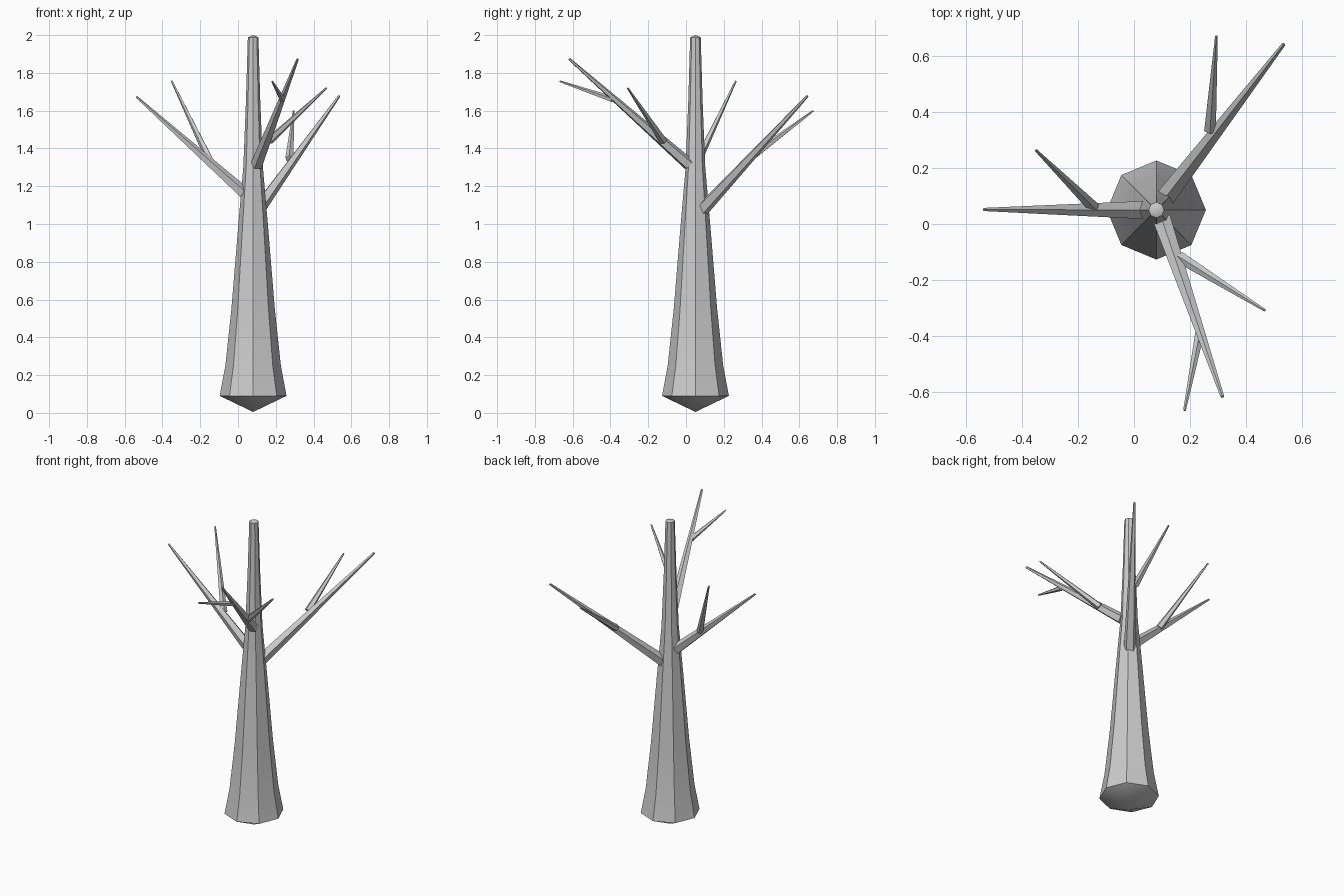
import bpy, bmesh, math
from mathutils import Vector

if "Cube" in bpy.data.objects:
    bpy.data.objects.remove(bpy.data.objects["Cube"])

C = Vector((0.08, 0.05, 0))  # trunk axis


def loft(name, rings, sides, origin, axis, start_cap, end_cap, phase=0.0):
    """Skin round rings (distance along axis, radius), closed by fans to two poles."""
    bm = bmesh.new()
    rot = Vector(axis).to_track_quat('Z', 'Y')
    place = lambda x, y, z: bm.verts.new(Vector(origin) + rot @ Vector((x, y, z)))
    angles = [phase + 2 * math.pi * i / sides for i in range(sides)]
    loops = [[place(r * math.cos(a), r * math.sin(a), d) for a in angles]
             for d, r in rings]
    for lo, hi in zip(loops, loops[1:]):
        for i in range(sides):
            j = (i + 1) % sides
            bm.faces.new((lo[i], lo[j], hi[j], hi[i]))
    bottom, top = place(0, 0, start_cap), place(0, 0, end_cap)
    for i in range(sides):
        j = (i + 1) % sides
        bm.faces.new((bottom, loops[0][j], loops[0][i]))
        bm.faces.new((top, loops[-1][i], loops[-1][j]))
    mesh = bpy.data.meshes.new(name)
    bm.to_mesh(mesh)
    bm.free()
    obj = bpy.data.objects.new(name, mesh)
    bpy.context.collection.objects.link(obj)
    bpy.ops.object.select_all(action='DESELECT')
    obj.select_set(True)
    bpy.context.view_layer.objects.active = obj
    bpy.ops.object.shade_smooth_by_angle(angle=math.radians(30))
    return obj


def limb(name, a, b, r0, r1, sides):
    """Straight tapered branch from a to b."""
    d = Vector(b) - Vector(a)
    n = d.length
    rings = [(0, r0), (n * 0.5, r0 * 0.5 + r1 * 0.5), (n - 0.004, r1)]
    return loft(name, rings, sides, a, d, -0.006, n, math.pi / 2)


# Trunk: flared octagon with a pointed underside
loft("trunk", [(0.09, 0.177), (0.25, 0.147), (0.55, 0.115), (1.0, 0.078),
               (1.3, 0.052), (1.65, 0.038), (1.988, 0.028)],
     8, C, (0, 0, 1), 0.005, 2.0)

# Main branches
limb("branch_back_right", (0.105, 0.085, 1.075), (0.537, 0.645, 1.68), 0.037, 0.007, 5)
limb("branch_left", (0.03, 0.05, 1.165), (-0.54, 0.052, 1.675), 0.034, 0.006, 5)
limb("branch_front", (0.10, 0.015, 1.315), (0.317, -0.62, 1.875), 0.034, 0.007, 5)

# Twigs
limb("twig_back_right", (0.272, 0.335, 1.345), (0.295, 0.675, 1.60), 0.022, 0.005, 5)
limb("twig_left", (-0.145, 0.06, 1.33), (-0.352, 0.265, 1.76), 0.022, 0.005, 5)
limb("twig_front_low", (0.165, -0.12, 1.44), (0.47, -0.31, 1.722), 0.022, 0.005, 5)
limb("twig_front_high", (0.235, -0.39, 1.66), (0.18, -0.67, 1.756), 0.017, 0.005, 5)
